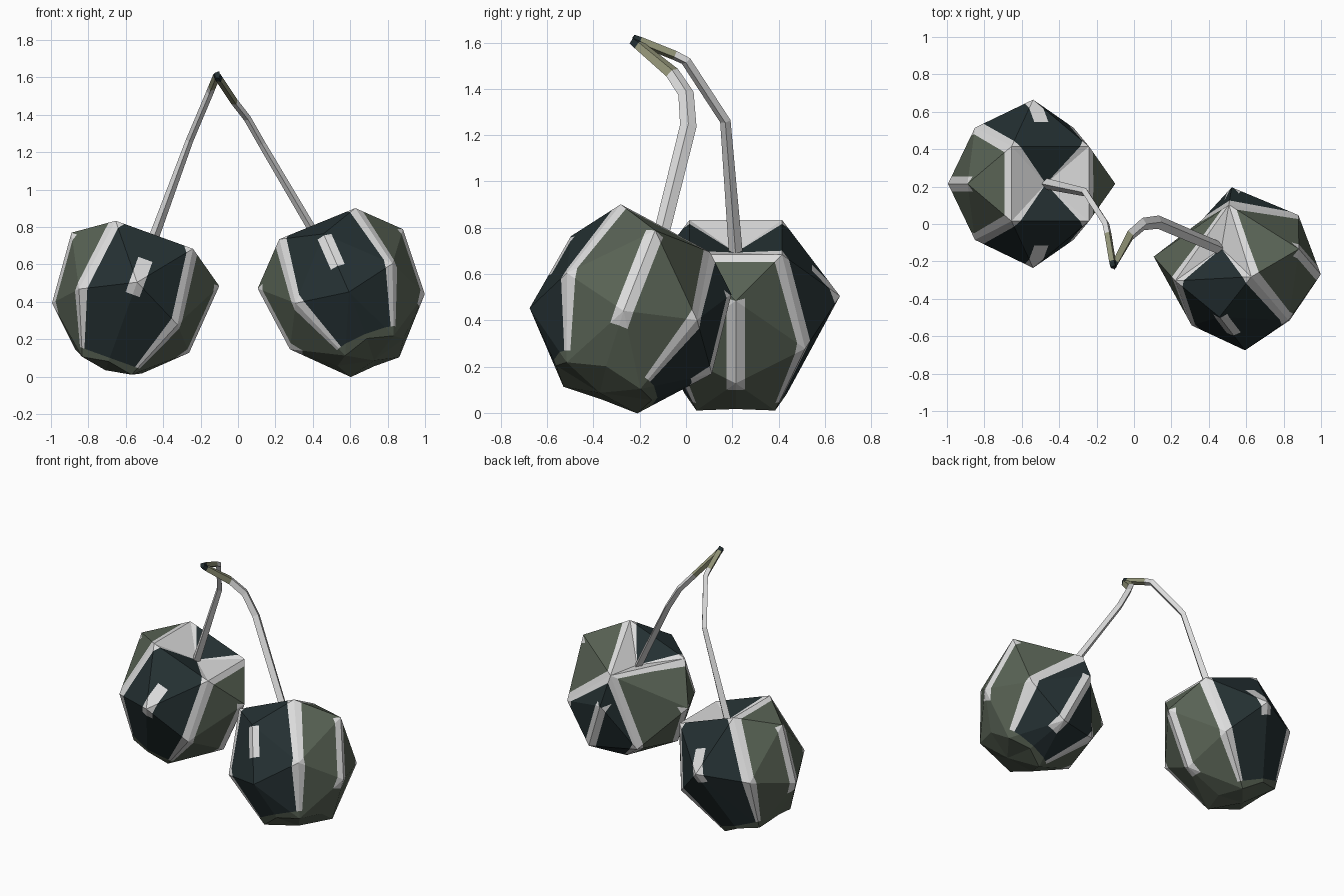
import bpy, bmesh
from mathutils import Vector, Matrix

if "Cube" in bpy.data.objects:
    bpy.data.objects.remove(bpy.data.objects["Cube"])


def material(name, hex_colour):
    m = bpy.data.materials.new(name)
    rgb = [int(hex_colour[i:i + 2], 16) / 255 for i in (0, 2, 4)]
    m.diffuse_color = [((c + 0.055) / 1.055) ** 2.4 if c > 0.04 else c / 12.92 for c in rgb] + [1]
    m.use_nodes = True
    m.node_tree.nodes["Principled BSDF"].inputs["Base Color"].default_value = m.diffuse_color
    return m


MATS = [material("dark_teal", "243032"), material("grey_green", "586254"),
        material("pale_grey", "dcdcdc"), material("olive", "95977a")]
DARK, GREEN, PALE, OLIVE = range(4)


def finish(bm, name):
    me = bpy.data.meshes.new(name)
    bm.to_mesh(me)
    bm.free()
    for m in MATS:
        me.materials.append(m)
    ob = bpy.data.objects.new(name, me)
    bpy.context.collection.objects.link(ob)


def toward(a, b, dist):
    """Point on the edge a-b at the given distance from a."""
    return a + (b - a).normalized() * dist


def cherry(name, centre, x_axis, up, y_upper, y_lower, pinched=False):
    """Four-sided faceted fruit with a dipped top and painted stripes."""
    bm = bmesh.new()
    hollow, base = Vector((0, 0, 0.29)), Vector((0, 0, -0.41))
    w, tip = 0.05, 0.02          # stripe width, and its width at the bottom

    def face(mat, *pts):
        pts = [p for i, p in enumerate(pts) if all((p - q).length > 1e-5 for q in pts[:i])]
        if len(pts) > 2:
            bm.faces.new([bm.verts.new(p) for p in pts]).material_index = mat

    def top_corner(sx, sy):
        if pinched and sy > 0:   # rear rim meets in one point
            return Vector((0.05, 0.22, 0.36))
        return Vector((sx * 0.22, sy * 0.20, 0.36))

    # side panels: x sides grey green, y sides dark
    for axis in (0, 1):
        for s in (-1, 1):
            def P(out, across, z):
                return Vector((s * out, across, z) if axis == 0 else (across, s * out, z))

            def sign(k):
                return (s, k) if axis == 0 else (k, s)
            ends = [top_corner(*sign(k)) for k in (-1, 1)]
            t = (ends[0] + ends[1]) / 2
            if axis == 0:
                u, l, low, side = P(0.42, 0, 0.22), P(0.39, 0, -0.17), P(0.19, 0, -0.36), GREEN
            else:
                u, l = P(y_upper[0], 0, y_upper[1]), P(y_lower[0], 0, y_lower[1])
                low, side = P(0.22, 0, -0.36), DARK
            for k, T in zip((-1, 1), ends):
                sx, sy = sign(k)
                M = Vector((sx * 0.28, sy * 0.30, -0.05))
                B = Vector((sx * 0.14, sy * 0.17, -0.385))
                Tu, Mu, Ml, Bl = toward(T, u, w), toward(M, u, w), toward(M, l, w), toward(B, l, tip)
                # corner stripe
                face(PALE, T, Tu, Mu, M)
                face(PALE, M, Mu, Ml)
                face(PALE, M, Ml, Bl, B)
                # panel
                face(side, Tu, u, Mu)
                face(side, u, l, Ml, Mu)
                face(side, Ml, l, Bl)
                face(side, l, low, B, Bl)
                face(GREEN, B, low, base)
                # rim and hollow
                if axis == 0:
                    tu = toward(t, u, 0.04)
                    face(PALE, T, t, tu, Tu)
                    face(side, Tu, tu, u)
                    face(PALE, T, t, hollow)
                elif (T - t).length > 1e-5:
                    Tt = toward(T, t, 0.05)
                    face(PALE, T, Tt, Tu)
                    face(side, Tu, Tt, t, u)
                    face(PALE, T, Tt, hollow)
                    face(side, Tt, t, hollow)
    bmesh.ops.remove_doubles(bm, verts=bm.verts[:], dist=1e-4)
    bmesh.ops.triangulate(bm, faces=[f for f in bm.faces if len(f.verts) > 3])
    bmesh.ops.recalc_face_normals(bm, faces=bm.faces[:])

    # cut and paint the streak in the middle of each panel
    h = 0.04
    cuts = [((0, 0, z), (0, 0, 1)) for z in (0.22, 0.02, -0.22, -0.34)]
    cuts += [((s * h, 0, 0), (1, 0, 0)) for s in (-1, 1)]
    cuts += [((0, s * h, 0), (0, 1, 0)) for s in (-1, 1)]
    for co, no in cuts:
        bmesh.ops.bisect_plane(bm, geom=bm.verts[:] + bm.edges[:] + bm.faces[:],
                               plane_co=co, plane_no=no)
    for f in bm.faces:
        c = f.calc_center_median()
        x, y, z = abs(c.x), abs(c.y), c.z
        bottom = -0.22 if pinched and c.y > 0 else 0.02
        if x > y and y < h and -0.22 < z < 0.22 or y > x and x < h and bottom < z < 0.22:
            f.material_index = PALE
        elif z < -0.34:
            f.material_index = GREEN

    # tilt and place
    Z = Vector(up).normalized()
    X = Vector(x_axis)
    X = (X - X.dot(Z) * Z).normalized()
    Y = Z.cross(X)
    rot = Matrix((X, Y, Z)).transposed().to_4x4()
    bmesh.ops.transform(bm, matrix=Matrix.Translation(centre) @ rot, verts=bm.verts[:])
    finish(bm, name)


def stem(name, path, wide, thin, mats):
    """Flattened four-sided tube along a path, one colour per segment."""
    bm = bmesh.new()
    pts = [Vector(p) for p in path]
    rings = []
    for i, p in enumerate(pts):
        d = (pts[min(i + 1, len(pts) - 1)] - pts[max(i - 1, 0)]).normalized()
        e1 = Vector((0, 1, 0))
        e1 = (e1 - e1.dot(d) * d).normalized()
        e2 = d.cross(e1)
        offsets = (wide[i] * e1, thin[i] * e2, -wide[i] * e1, -thin[i] * e2)
        rings.append([bm.verts.new(p + o) for o in offsets])
    for a, b, m in zip(rings, rings[1:], mats):
        for j in range(4):
            k = (j + 1) % 4
            bm.faces.new((a[j], a[k], b[k], b[j])).material_index = m
    bm.faces.new(rings[0]).material_index = mats[0]
    bm.faces.new(rings[-1]).material_index = mats[-1]
    bmesh.ops.recalc_face_normals(bm, faces=bm.faces[:])
    finish(bm, name)


# fruits
cherry("left_cherry", (-0.57, 0.215, 0.42), (0.94, 0, -0.34), (0.34, 0, 0.94),
       (0.45, 0.09), (0.45, 0.09))
cherry("right_cherry", (0.575, -0.23, 0.44), (0.924, 0.05, 0.38), (-0.37, 0.345, 0.86),
       (0.37, 0.23), (0.42, -0.15), pinched=True)

# stems meeting at the tip
stem("left_stem",
     [(-0.47, 0.215, 0.69), (-0.26, 0.17, 1.26), (-0.15, 0.0, 1.52),
      (-0.14, -0.05, 1.545), (-0.115, -0.20, 1.605), (-0.11, -0.23, 1.615)],
     [0.03, 0.023, 0.022, 0.022, 0.022, 0.022],
     [0.028, 0.02, 0.02, 0.02, 0.02, 0.018], [PALE, PALE, PALE, OLIVE, DARK])
stem("right_stem",
     [(0.46, -0.13, 0.68), (0.13, 0.01, 1.24), (0.05, 0.0, 1.38),
      (-0.02, -0.06, 1.47), (-0.10, -0.205, 1.59), (-0.11, -0.23, 1.61)],
     [0.034, 0.036, 0.034, 0.032, 0.024, 0.02],
     [0.024, 0.02, 0.02, 0.02, 0.02, 0.018], [PALE, PALE, PALE, OLIVE, DARK])
